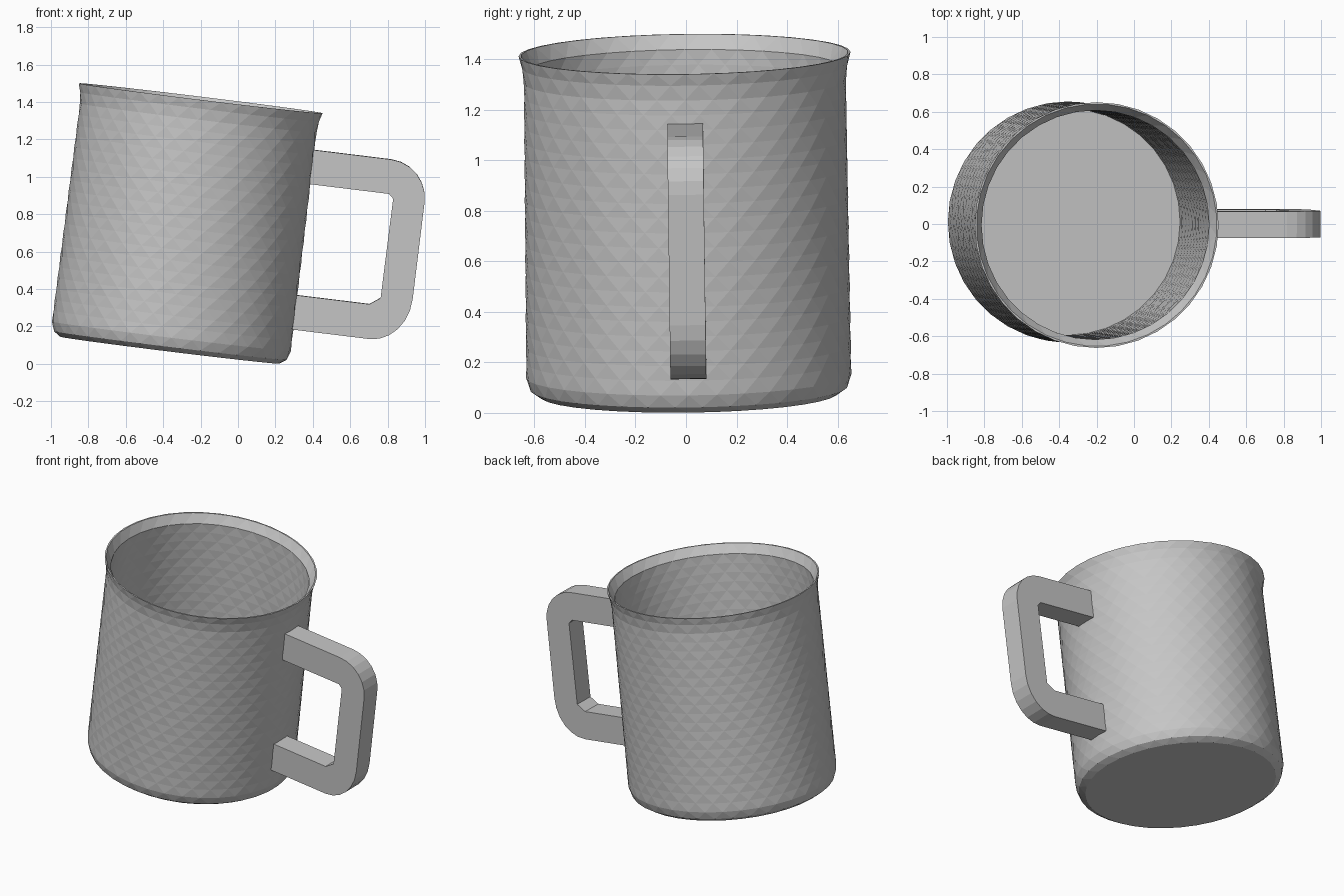
import bpy
import bmesh
from math import sin, cos, pi, radians
from mathutils import Matrix

if "Cube" in bpy.data.objects:
    bpy.data.objects.remove(bpy.data.objects["Cube"], do_unlink=True)

SIDES = 36
ROWS = 20
# The whole mug leans towards its handle
TILT = (Matrix.Translation((-0.365, 0.012, 0.073))
        @ Matrix.Rotation(radians(7), 4, 'Y')
        @ Matrix.Rotation(radians(0.75), 4, 'X'))

grey = bpy.data.materials.new("plain grey")
grey.use_nodes = True
colour = (0.56, 0.56, 0.56, 1)
grey.diffuse_color = colour
grey.node_tree.nodes["Principled BSDF"].inputs["Base Color"].default_value = colour


def finish(bm, name):
    bmesh.ops.recalc_face_normals(bm, faces=bm.faces)
    mesh = bpy.data.meshes.new(name)
    bm.to_mesh(mesh)
    bm.free()
    mesh.materials.append(grey)
    obj = bpy.data.objects.new(name, mesh)
    obj.matrix_world = TILT
    bpy.context.collection.objects.link(obj)
    return obj


def wall(start, end, rows):
    """Evenly spaced (radius, height) steps from start to end."""
    return [tuple(a + (b - a) * i / rows for a, b in zip(start, end))
            for i in range(rows + 1)]


# Cup: a thin-walled shell of staggered, triangulated rings
profile = [(0.59, 0), (0.628, 0.025)]
profile += wall((0.644, 0.075), (0.638, 1.25), ROWS)
profile += [(0.645, 1.31), (0.657, 1.357), (0.648, 1.357)]
profile += wall((0.613, 1.3), (0.605, 0.09), ROWS)

bm = bmesh.new()
rings = []
for i, (radius, height) in enumerate(profile):
    ring = []
    for k in range(SIDES):
        angle = 2 * pi * (k + (i % 2) / 2) / SIDES
        ring.append(bm.verts.new((radius * cos(angle), radius * sin(angle), height)))
    rings.append(ring)

for i, (low, high) in enumerate(zip(rings, rings[1:])):
    for k in range(SIDES):
        n = (k + 1) % SIDES
        if i % 2 == 0:
            bm.faces.new((low[k], low[n], high[k]))
            bm.faces.new((high[k], low[n], high[n]))
        else:
            bm.faces.new((low[k], low[n], high[n]))
            bm.faces.new((high[n], high[k], low[k]))
bm.faces.new(rings[0][::-1])   # underside
bm.faces.new(rings[-1])        # inner floor
finish(bm, "cup")


# Handle: a flat C-shaped outline given thickness
def corner(cx, cz, rx, rz, first, last, steps=6):
    """Points along a rounded corner, angles in degrees."""
    points = []
    for i in range(steps + 1):
        a = radians(first + (last - first) * i / steps)
        points.append((cx + rx * cos(a), cz + rz * sin(a)))
    return points


outline = [(0.622, 1.157)]
outline += corner(1.05, 0.95, 0.206, 0.207, 90, 0)
outline += corner(1.05, 0.43, 0.206, 0.24, 0, -90)
outline += [(0.622, 0.19), (0.622, 0.375), (1.03, 0.375), (1.085, 0.415),
            (1.087, 0.95), (1.062, 0.973), (0.622, 0.973)]

bm = bmesh.new()
side = bm.faces.new([bm.verts.new((x, -0.071, z)) for x, z in outline])
extruded = bmesh.ops.extrude_face_region(bm, geom=[side], use_keep_orig=True)
moved = [v for v in extruded["geom"] if isinstance(v, bmesh.types.BMVert)]
bmesh.ops.translate(bm, verts=moved, vec=(0, 0.142, 0))
finish(bm, "handle")
